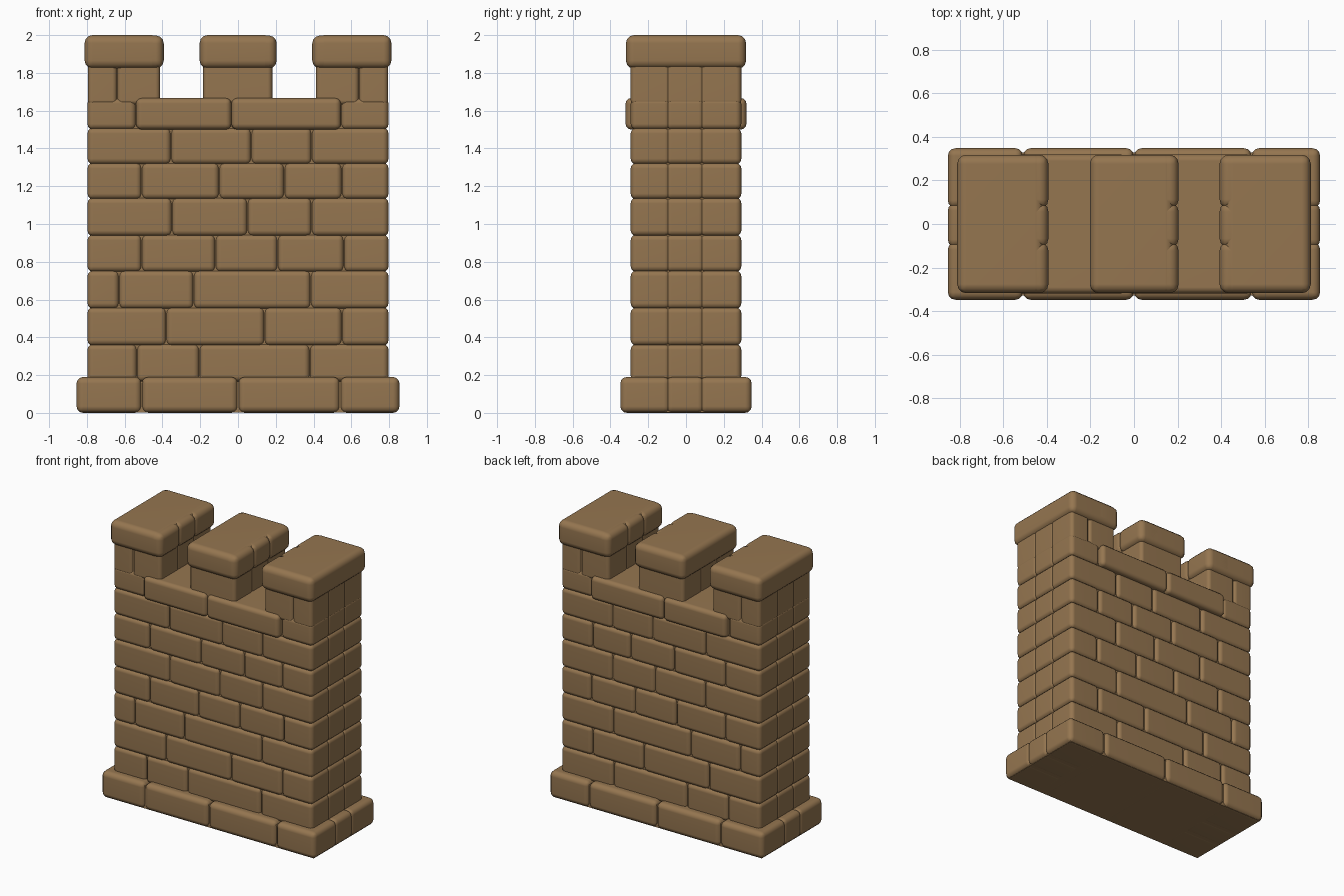
import bpy
import bmesh
import math
from mathutils import Matrix, Vector

default_cube = bpy.data.objects.get("Cube")
if default_cube:
    bpy.data.objects.remove(default_cube, do_unlink=True)

# One warm stone colour
stone = bpy.data.materials.new("tan_stone")
stone.use_nodes = True
STONE = (0.30, 0.18, 0.08, 1)
stone.diffuse_color = STONE
shader = next(n for n in stone.node_tree.nodes if n.type == "BSDF_PRINCIPLED")
shader.inputs["Base Color"].default_value = STONE
shader.inputs["Roughness"].default_value = 0.8

HALF_X, HALF_Y = 0.797, 0.293
SIDE_JOINTS = (-0.095, 0.085)


def add_block(bm, x, y, z, radius):
    """One rounded block between the given pairs of limits."""
    low, high = Vector((x[0], y[0], z[0])), Vector((x[1], y[1], z[1]))
    matrix = Matrix.Translation((low + high) / 2) @ Matrix.Diagonal((*(high - low), 1))
    verts = bmesh.ops.create_cube(bm, size=1, matrix=matrix)["verts"]
    if radius:
        edges = list({e for v in verts for e in v.link_edges})
        bmesh.ops.bevel(bm, geom=edges, offset=radius, segments=3,
                        profile=0.5, affect="EDGES", clamp_overlap=True)


def add_headers(bm, x, half_y, z, radius, overlap=0.012):
    """Three stones side by side in depth, with shallow joints."""
    stops = (-half_y, *SIDE_JOINTS, half_y)
    for i in range(3):
        y0 = stops[i] - (overlap if i else 0)
        y1 = stops[i + 1] + (overlap if i < 2 else 0)
        add_block(bm, x, (y0, y1), z, radius)


def finish(bm, name):
    mesh = bpy.data.meshes.new(name)
    bm.to_mesh(mesh)
    bm.free()
    mesh.materials.append(stone)
    obj = bpy.data.objects.new(name, mesh)
    bpy.context.collection.objects.link(obj)
    bpy.ops.object.select_all(action="DESELECT")
    obj.select_set(True)
    bpy.context.view_layer.objects.active = obj
    bpy.ops.object.shade_smooth_by_angle(angle=math.radians(40))
    normals = obj.modifiers.new("Weighted normals", "WEIGHTED_NORMAL")
    normals.keep_sharp = True
    return obj


def course(name, z, joints, half_x=HALF_X, half_y=HALF_Y, radius=0.03, middle_y=None):
    """A row of stones: split ends, whole stones between them."""
    bm = bmesh.new()
    stops = (-half_x, *joints, half_x)
    last = len(stops) - 2
    for i in range(last + 1):
        x = (stops[i], stops[i + 1])
        if i in (0, last):
            add_headers(bm, x, half_y, z, radius)
        else:
            depth = middle_y or half_y
            add_block(bm, x, (-depth, depth), z, radius)
    return finish(bm, name)


# Mortar filling behind the stones
bm = bmesh.new()
add_block(bm, (-0.778, 0.778), (-0.273, 0.273), (0.1, 1.658), 0)
add_block(bm, (-0.835, 0.835), (-0.328, 0.328), (0.002, 0.165), 0)
finish(bm, "mortar_core")

# Wide footing
course("footing", (0, 0.19), (-0.51, 0, 0.54), 0.855, 0.348, 0.035)

# Wall courses from bottom to top
levels = (0.17, 0.36, 0.555, 0.75, 0.94, 1.135, 1.32, 1.505)
joint_rows = (
    (-0.535, -0.205, 0.38),
    (-0.38, 0.14, 0.55),
    (-0.63, -0.235, 0.385),
    (-0.51, -0.12, 0.21, 0.56),
    (-0.35, 0.05, 0.39),
    (-0.51, -0.10, 0.245, 0.55),
    (-0.355, 0.07, 0.39),
)
for i, joints in enumerate(joint_rows):
    course(f"wall_course_{i + 1}", (levels[i] - 0.004, levels[i + 1] + 0.004), joints)

# Top course with two ledge stones standing proud
course("ledge_course", (1.5, 1.667), (-0.54, -0.035, 0.545), middle_y=0.32)

# Merlons: neck stones, cap stone and notched inner cap faces
merlons = {
    "right": ((-0.795, -0.64, -0.412), (-0.812, -0.393), 1),
    "centre": ((-0.185, 0.182), (-0.203, 0.205), 1),
    "left": ((0.412, 0.64, 0.795), (0.393, 0.812), -1),
}
for side, (neck, cap, inner) in merlons.items():
    bm = bmesh.new()
    for x in zip(neck, neck[1:]):
        add_headers(bm, x, HALF_Y, (1.63, 1.86), 0.025)
    add_block(bm, (neck[0] + 0.015, neck[-1] - 0.015), (-0.278, 0.278), (1.63, 1.86), 0)
    finish(bm, f"{side}_merlon_neck")

    bm = bmesh.new()
    middle = sum(cap) / 2
    if inner > 0:
        body, face = (cap[0], cap[1] - 0.02), (middle, cap[1])
    else:
        body, face = (cap[0] + 0.02, cap[1]), (cap[0], middle)
    add_block(bm, body, (-0.318, 0.318), (1.823, 2.0), 0.042)
    add_headers(bm, face, 0.318, (1.824, 1.998), 0.042, 0.014)
    finish(bm, f"{side}_merlon_cap")
